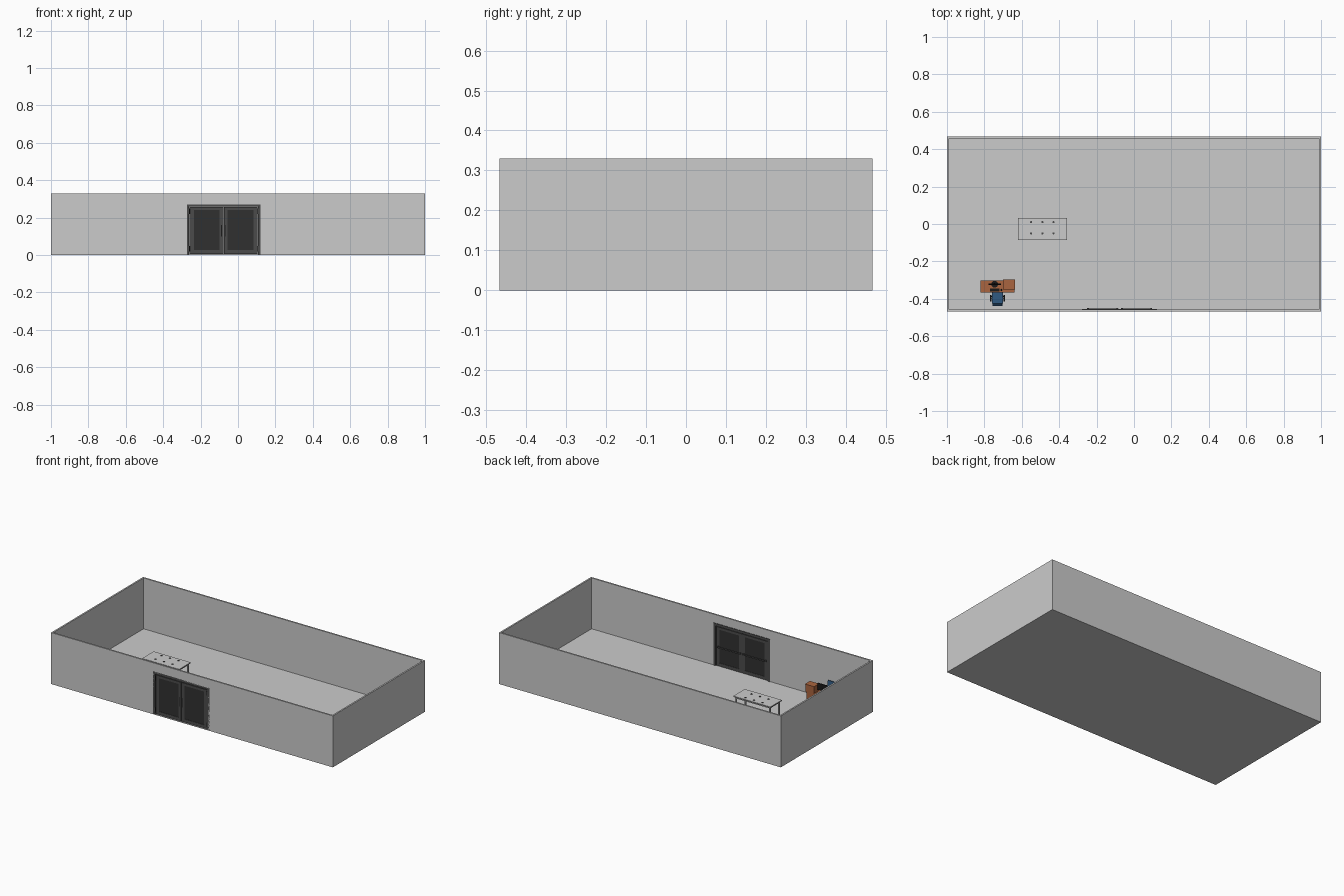
import bpy, math
from mathutils import Vector

if "Cube" in bpy.data.objects:
    bpy.data.objects.remove(bpy.data.objects["Cube"])


def mat(name, r, g, b):
    m = bpy.data.materials.new(name)
    m.diffuse_color = (r, g, b, 1)
    m.use_nodes = True
    m.node_tree.nodes["Principled BSDF"].inputs["Base Color"].default_value = m.diffuse_color
    return m


DARK = mat("dark_metal", 0.07, 0.07, 0.07)
GLASS = mat("dark_panel", 0.03, 0.03, 0.03)
BLACK = mat("black_plastic", 0.01, 0.01, 0.01)
WOOD = mat("wood", 0.40, 0.13, 0.05)
BLUE = mat("blue_fabric", 0.03, 0.10, 0.22)
WHITE = mat("light_top", 0.62, 0.62, 0.62)


def finish(o, name, m, bevel=0):
    o.name = name
    if m:
        o.data.materials.append(m)
    if bevel:
        b = o.modifiers.new("bevel", "BEVEL")
        b.width, b.segments = bevel, 2
    return o


def box(name, x0, x1, y0, y1, z0, z1, m=None, bevel=0):
    bpy.ops.mesh.primitive_cube_add(size=1, location=((x0 + x1) / 2, (y0 + y1) / 2, (z0 + z1) / 2))
    o = bpy.context.object
    o.scale = (x1 - x0, y1 - y0, z1 - z0)
    bpy.ops.object.transform_apply(location=False, rotation=False)
    return finish(o, name, m, bevel)


def rod(name, a, b, r, m=None, sides=12):
    a, b = Vector(a), Vector(b)
    d = b - a
    bpy.ops.mesh.primitive_cylinder_add(vertices=sides, radius=r, depth=d.length, location=(a + b) / 2)
    o = bpy.context.object
    o.rotation_euler = d.to_track_quat("Z", "Y").to_euler()
    bpy.ops.object.shade_smooth_by_angle()
    return finish(o, name, m)


# Room: floor and four walls, open at the top
W, D, H, T = 1.0, 0.467, 0.33, 0.01
box("floor", -W, W, -D, D, 0, 0.004)
box("back_wall", -W, W, D - T, D, 0, H)
for side, s in (("left", -1), ("right", 1)):
    xs = sorted((s * W, s * (W - T)))
    box(side + "_wall", *xs, -D + T, D - T, 0, H)
front = box("front_wall", -W, W, -D, -D + T, 0, H)

# Doorway cut through the front wall
DX0, DX1, DZ = -0.278, 0.124, 0.276
cutter = box("doorway_cutter", DX0 + 0.005, DX1 - 0.005, -D - 0.05, -D + 0.05, -0.05, DZ - 0.005)
cutter.hide_render = True
cutter.hide_viewport = True
cut = front.modifiers.new("doorway", "BOOLEAN")
cut.object, cut.solver = cutter, "EXACT"

# Door frame
F = 0.016
FY = (-D, -D + T + 0.003)
box("door_jamb_left", DX0, DX0 + F, *FY, 0, DZ, DARK)
box("door_jamb_right", DX1 - F, DX1, *FY, 0, DZ, DARK)
box("door_head", DX0 + F, DX1 - F, *FY, DZ - F, DZ, DARK)

# Two mirrored door leaves with panels, hinges, handles and push bars
MID = (DX0 + DX1) / 2
LW = (DX1 - DX0) / 2 - F - 0.004
LY = (-D + 0.003, -D + T)
for side, s in (("left", -1), ("right", 1)):
    def part(name, u0, u1, *rest, **kw):
        x0, x1 = sorted((MID + s * u0, MID + s * u1))
        return box(f"{side}_door_{name}", x0, x1, *rest, **kw)
    Z0, Z1, R = 0.006, DZ - F - 0.004, 0.022
    part("inner_stile", 0.001, R, *LY, Z0, Z1, DARK)
    part("outer_stile", LW - R, LW, *LY, Z0, Z1, DARK)
    part("top_rail", R, LW - R, *LY, Z1 - 0.016, Z1, DARK)
    part("bottom_rail", R, LW - R, *LY, Z0, Z0 + 0.02, DARK)
    part("panel", R, LW - R, -D + 0.005, -D + 0.008, Z0 + 0.02, Z1 - 0.016, GLASS)
    part("push_bar", 0.008, LW - 0.008, -D + 0.014, -D + 0.018, 0.124, 0.132, DARK)
    for u in (0.012, LW - 0.012):
        part("bar_mount", u - 0.005, u + 0.005, -D + T, -D + 0.016, 0.122, 0.134, DARK)
    part("pull_handle", 0.009, 0.013, -D, -D + 0.002, 0.10, 0.16, BLACK)
    for z in (0.11, 0.15):
        part("handle_mount", 0.009, 0.013, -D + 0.001, -D + 0.004, z, z + 0.004, BLACK)
    for z in (0.02, 0.22):
        x = MID + s * (LW + 0.002)
        rod(side + "_hinge", (x, -D + 0.0035, z), (x, -D + 0.0035, z + 0.028), 0.0032, BLACK)

# Work table with corner legs, rails and six small fittings on top
TX0, TX1, TY0, TY1, TZ = -0.621, -0.358, -0.085, 0.032, 0.12
box("table_top", TX0, TX1, TY0, TY1, TZ - 0.006, TZ, WHITE)
lx, ly = (TX0 + 0.012, TX1 - 0.012), (TY0 + 0.012, TY1 - 0.012)
for x in lx:
    for y in ly:
        box("table_leg", x - 0.004, x + 0.004, y - 0.004, y + 0.004, 0.004, TZ - 0.006)
    box("table_end_rail", x - 0.003, x + 0.003, *ly, TZ - 0.016, TZ - 0.006)
for y in ly:
    box("table_long_rail", *lx, y - 0.003, y + 0.003, TZ - 0.016, TZ - 0.006)
for x in (-0.55, -0.49, -0.43):
    for y in (-0.05, 0.01):
        rod("table_fitting", (x, y, TZ), (x, y, TZ + 0.003), 0.006, DARK)

# Desk: top, side panel, modesty panel, drawer pedestal and raised cabinet
X0, X1, Y0, Y1, Z = -0.82, -0.635, -0.366, -0.298, 0.098
box("desk_top", X0, X1 - 0.004, Y0, Y1 - 0.004, Z - 0.005, Z, WOOD)
box("desk_side", X0 + 0.003, X0 + 0.008, Y0 + 0.003, Y1 - 0.006, 0.004, Z - 0.005, WOOD)
box("desk_modesty_panel", X0 + 0.008, -0.70, Y1 - 0.014, Y1 - 0.010, 0.035, Z - 0.005, WOOD)
box("desk_pedestal", -0.70, X1 - 0.006, Y0 + 0.006, Y1 - 0.006, 0.004, Z - 0.005, WOOD)
for i in range(3):
    z = 0.009 + i * 0.028
    box("drawer_front", -0.697, X1 - 0.009, Y0 + 0.003, Y0 + 0.006, z, z + 0.025, WOOD)
    box("drawer_handle", -0.677, -0.659, Y0 + 0.001, Y0 + 0.003, z + 0.013, z + 0.016, BLACK)
box("desk_cabinet", -0.697, X1 - 0.003, Y0 + 0.02, Y1 - 0.002, Z, 0.141, WOOD)
box("cabinet_lid", -0.70, X1, Y0 + 0.017, Y1, 0.141, 0.145, WOOD)
box("cabinet_door", -0.694, X1 - 0.006, Y0 + 0.018, Y0 + 0.02, Z + 0.003, 0.139, WOOD)

# Monitor, keyboard and mouse
MX, MY = -0.745, -0.322
rod("monitor_base", (MX, MY, Z), (MX, MY, Z + 0.002), 0.018, BLACK, 24)
rod("monitor_neck", (MX, MY + 0.004, Z), (MX, MY + 0.004, Z + 0.04), 0.003, BLACK)
box("monitor_body", MX - 0.034, MX + 0.034, MY - 0.003, MY + 0.003, Z + 0.022, Z + 0.066, BLACK, 0.001)
box("monitor_screen", MX - 0.031, MX + 0.031, MY - 0.0035, MY - 0.003, Z + 0.026, Z + 0.063, GLASS)
box("keyboard", MX - 0.026, MX + 0.026, MY - 0.038, MY - 0.022, Z, Z + 0.002, BLACK)
box("mouse", MX + 0.032, MX + 0.038, MY - 0.036, MY - 0.026, Z, Z + 0.003, BLACK, 0.001)

# Office chair: star base with casters, post, seat, back and armrests
CX, CY = -0.73, -0.397
for i in range(5):
    a = math.radians(90 + 72 * i)
    x, y = CX + 0.032 * math.cos(a), CY + 0.032 * math.sin(a)
    rod("chair_base_arm", (CX, CY, 0.016), (x, y, 0.012), 0.003, BLACK, 8)
    tx, ty = -0.003 * math.sin(a), 0.003 * math.cos(a)
    rod("chair_caster", (x - tx, y - ty, 0.009), (x + tx, y + ty, 0.009), 0.005, BLACK)
rod("chair_post", (CX, CY, 0.014), (CX, CY, 0.055), 0.0035, BLACK)
box("chair_seat_plate", CX - 0.015, CX + 0.015, CY - 0.015, CY + 0.015, 0.051, 0.055, BLACK)
box("chair_seat", CX - 0.03, CX + 0.03, CY - 0.029, CY + 0.031, 0.055, 0.065, BLUE, 0.004)
back = box("chair_back", CX - 0.027, CX + 0.027, CY - 0.039, CY - 0.031, 0.078, 0.137, BLUE, 0.0035)
back.rotation_euler.x = math.radians(6)
rod("chair_back_support", (CX, CY - 0.01, 0.053), (CX, CY - 0.037, 0.056), 0.003, BLACK, 8)
rod("chair_back_post", (CX, CY - 0.037, 0.055), (CX, CY - 0.039, 0.10), 0.003, BLACK, 8)
for s in (-1, 1):
    x = CX + s * 0.036
    rod("chair_arm_bracket", (CX + s * 0.012, CY, 0.054), (x, CY, 0.054), 0.002, BLACK, 8)
    rod("chair_arm_post", (x, CY, 0.053), (x, CY, 0.086), 0.0022, BLACK, 8)
    box("chair_armrest", x - 0.004, x + 0.004, CY - 0.018, CY + 0.018, 0.085, 0.089, BLACK, 0.001)
